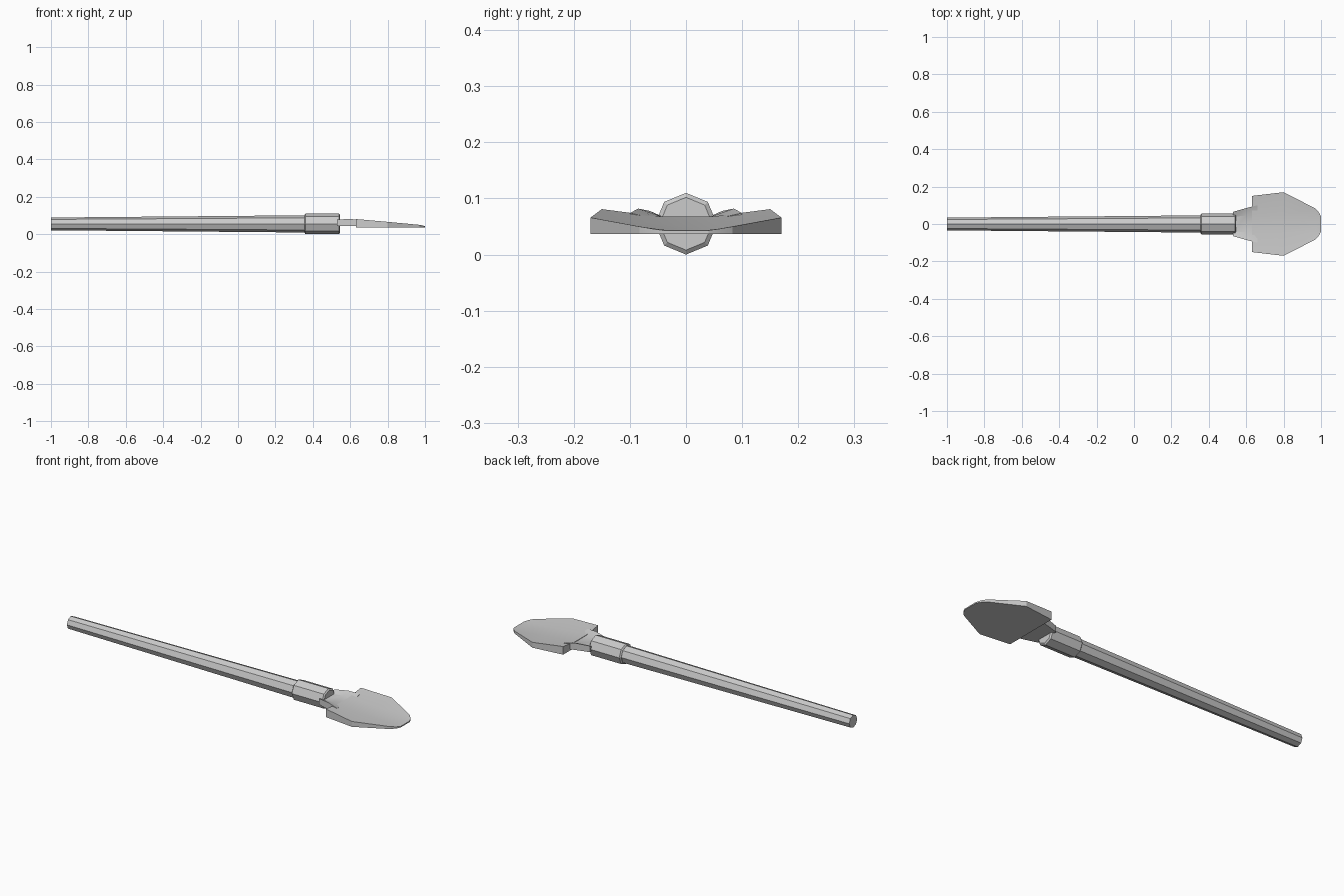
import bpy, bmesh
from math import sin, cos, pi

if "Cube" in bpy.data.objects:
    bpy.data.objects.remove(bpy.data.objects["Cube"])

AXIS_Z = 0.055


def make(name, rings):
    """Loft equal-length closed rings and cap both ends."""
    bm = bmesh.new()
    loops = [[bm.verts.new(p) for p in ring] for ring in rings]
    n = len(loops[0])
    for a, b in zip(loops, loops[1:]):
        for i in range(n):
            j = (i + 1) % n
            bm.faces.new((a[i], a[j], b[j], b[i]))
    bm.faces.new(loops[0])
    bm.faces.new(loops[-1])
    bmesh.ops.recalc_face_normals(bm, faces=bm.faces[:])
    me = bpy.data.meshes.new(name)
    bm.to_mesh(me)
    bm.free()
    ob = bpy.data.objects.new(name, me)
    bpy.context.collection.objects.link(ob)
    return ob


def octagon(x, r):
    return [(x, r * sin(i * pi / 4), AXIS_Z + r * cos(i * pi / 4)) for i in range(8)]


def dished(x, half, mid, z_edge, z_mid, z_bottom):
    """Cross-section with a flat underside and raised outer edges."""
    ys = (-half, -mid, mid, half)
    tops = (z_edge, z_mid, z_mid, z_edge)
    return [(x, y, z) for y, z in zip(ys, tops)] + [(x, y, z_bottom) for y in reversed(ys)]


# Tapered octagonal shaft
make("handle", [octagon(-1.0, 0.034), octagon(0.36, 0.046)])

# Collar with chamfered ends
make("ferrule", [octagon(x, r) for x, r in
                 ((0.355, 0.047), (0.361, 0.055), (0.54, 0.055), (0.546, 0.047))])

# Neck joining collar and blade
neck = make("neck", [
    dished(0.53, 0.065, 0.038, 0.078, 0.066, 0.045),
    dished(0.60, 0.085, 0.045, 0.082, 0.068, 0.045),
    dished(0.66, 0.100, 0.050, 0.074, 0.063, 0.045)])

# Dished blade thinning towards its tip
blade = make("blade", [
    dished(0.63, 0.150, 0.050, 0.081, 0.068, 0.037),
    dished(0.80, 0.170, 0.050, 0.066, 0.055, 0.037),
    dished(0.97, 0.083, 0.045, 0.050, 0.045, 0.037),
    dished(0.99, 0.060, 0.040, 0.046, 0.044, 0.037),
    dished(1.00, 0.040, 0.025, 0.043, 0.043, 0.037)])

# Soft shading over the shallow dish only
for ob in (neck, blade):
    bpy.ops.object.select_all(action='DESELECT')
    ob.select_set(True)
    bpy.context.view_layer.objects.active = ob
    bpy.ops.object.shade_smooth_by_angle(angle=pi / 9)
